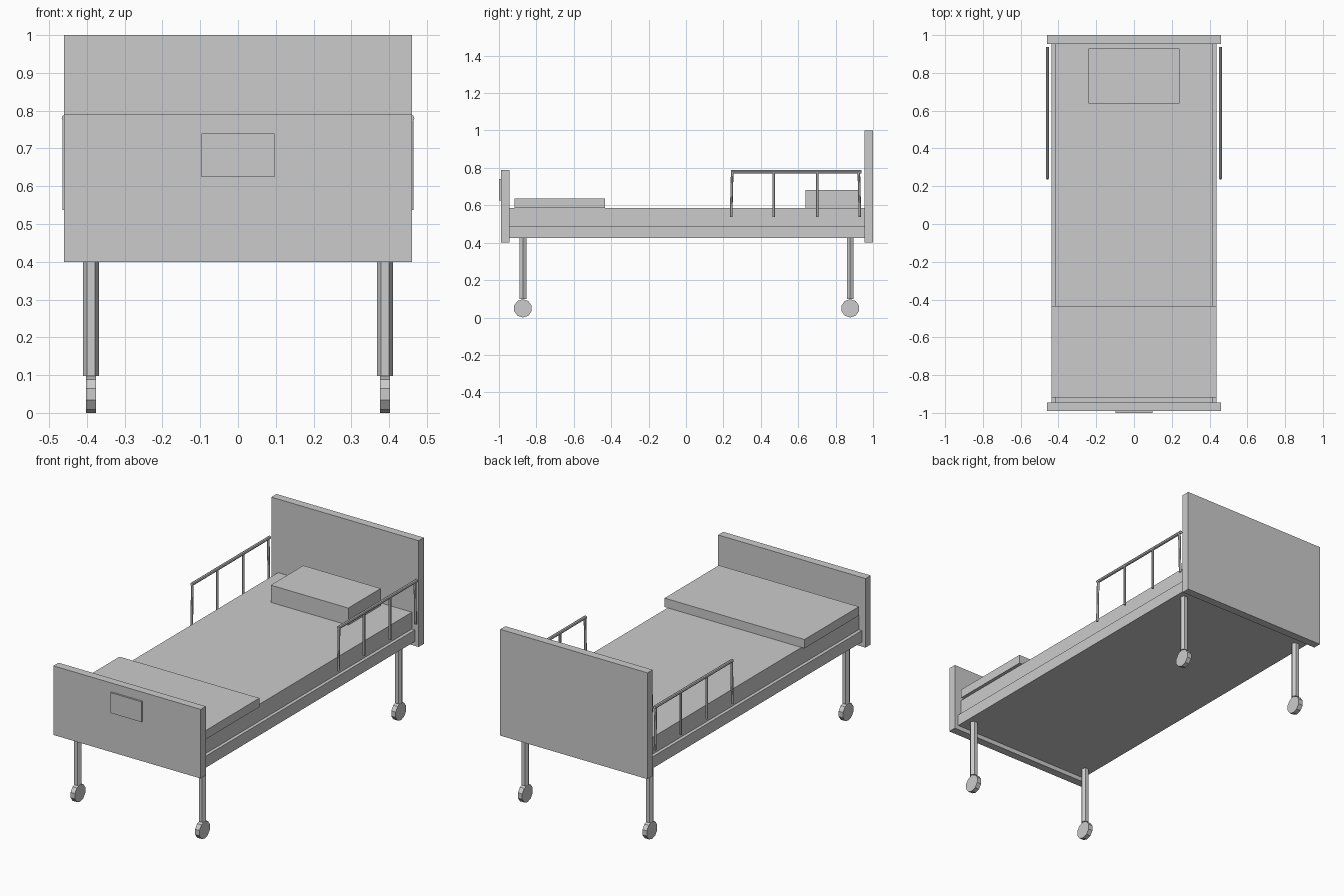
import bpy, math
from mathutils import Vector

if "Cube" in bpy.data.objects:
    bpy.data.objects.remove(bpy.data.objects["Cube"])


def box(name, x, y, z):
    """Box from (min, max) ranges."""
    bpy.ops.mesh.primitive_cube_add(size=1, location=[(a + b) / 2 for a, b in (x, y, z)])
    ob = bpy.context.object
    ob.name = name
    ob.scale = [b - a for a, b in (x, y, z)]
    bpy.ops.object.transform_apply(location=False, rotation=False, scale=True)
    return ob


def rod(name, p, q, r, sides, turn=0.0):
    """Capped prism between two points."""
    p, q = Vector(p), Vector(q)
    d = q - p
    bpy.ops.mesh.primitive_cylinder_add(vertices=sides, radius=r, depth=d.length)
    ob = bpy.context.object
    ob.name = name
    ob.rotation_euler.z = turn
    bpy.ops.object.transform_apply(location=False, rotation=True, scale=False)
    ob.rotation_euler = d.to_track_quat('Z', 'Y').to_euler()
    ob.location = (p + q) / 2
    return ob


# End boards and chart panel
box("headboard", (-0.46, 0.46), (0.954, 1.0), (0.4, 1.0))
box("footboard", (-0.46, 0.46), (-0.99, -0.944), (0.4, 0.79))
box("chart_panel", (-0.097, 0.097), (-1.0, -0.99), (0.625, 0.74))

# Frame and bedding
box("bed_frame", (-0.437, 0.437), (-0.944, 0.954), (0.425, 0.49))
box("mattress", (-0.418, 0.418), (-0.944, 0.954), (0.49, 0.585))
box("folded_blanket", (-0.437, 0.437), (-0.918, -0.433), (0.585, 0.635))
box("pillow", (-0.242, 0.242), (0.638, 0.928), (0.585, 0.682))

for side, s in (("left", -1), ("right", 1)):
    # Hexagonal legs on castor wheels
    for end, y in (("foot", -0.872), ("head", 0.878)):
        x = s * 0.389
        rod(f"{end}_leg_{side}", (x, y, 0.098), (x, y, 0.43), 0.021, 6, math.pi / 2)
        rod(f"{end}_wheel_{side}", (x - 0.0135, y, 0.049), (x + 0.0135, y, 0.049), 0.049, 10)

    # Side rail: top bar, splayed end posts, upright middle posts
    x = s * 0.458
    rod(f"rail_bar_{side}", (x, 0.241, 0.78), (x, 0.938, 0.78), 0.009, 8)
    for i, (top, foot) in enumerate(((0.247, 0.241), (0.469, 0.469), (0.702, 0.702), (0.924, 0.93))):
        rod(f"rail_post_{side}_{i}", (x, foot, 0.537), (x, top, 0.78), 0.007, 6)
